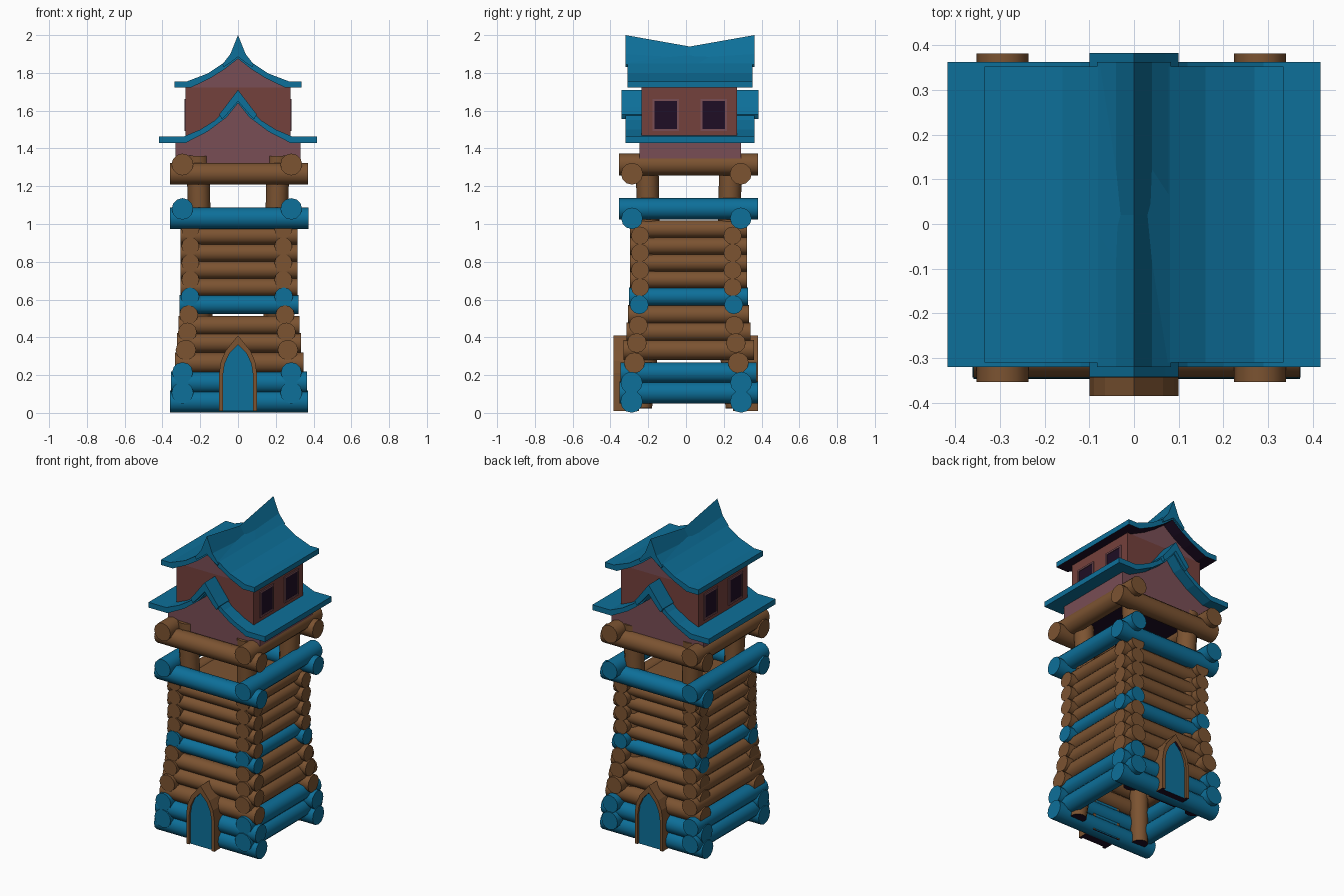
import bpy, bmesh, math
from mathutils import Vector

if "Cube" in bpy.data.objects:
    bpy.data.objects.remove(bpy.data.objects["Cube"])


def material(name, rgb):
    m = bpy.data.materials.new(name)
    m.diffuse_color = (*rgb, 1)
    m.use_nodes = True
    m.node_tree.nodes["Principled BSDF"].inputs["Base Color"].default_value = m.diffuse_color
    return m


BROWN = material("log brown", (0.20, 0.087, 0.031))
BLUE = material("roof blue", (0.004, 0.16, 0.32))
PINK = material("mauve plaster", (0.19, 0.075, 0.09))
RED = material("red plaster", (0.175, 0.052, 0.045))
DARK = material("dark purple", (0.013, 0.004, 0.018))


def finish(name, bm, mat, under=None, smooth=False):
    bmesh.ops.recalc_face_normals(bm, faces=bm.faces)
    bm.normal_update()
    mesh = bpy.data.meshes.new(name)
    mesh.materials.append(mat)
    if under:
        mesh.materials.append(under)
        for f in bm.faces:
            f.material_index = int(f.normal.z < -0.6)
    for f in bm.faces:
        f.smooth = smooth and len(f.verts) == 4
    bm.to_mesh(mesh)
    bm.free()
    ob = bpy.data.objects.new(name, mesh)
    bpy.context.collection.objects.link(ob)
    return ob


def tube(name, points, radii, mat, under=None, sides=12):
    """Round timber through a list of points."""
    bm = bmesh.new()
    d = (Vector(points[-1]) - Vector(points[0])).normalized()
    u = d.orthogonal().normalized()
    v = d.cross(u)
    rings = []
    for p, r in zip(points, radii):
        rings.append([bm.verts.new(Vector(p) + r * (math.cos(a) * u + math.sin(a) * v))
                      for a in (2 * math.pi * (i + 0.5) / sides for i in range(sides))])
    for a, b in zip(rings, rings[1:]):
        for i in range(sides):
            j = (i + 1) % sides
            bm.faces.new((a[i], a[j], b[j], b[i]))
    bm.faces.new(rings[0])
    bm.faces.new(rings[-1])
    ob = finish(name, bm, mat, under, True)
    for e in ob.data.edges:  # crisp end rims
        a, b = (ob.data.vertices[i].co for i in e.vertices)
        if abs((a - b).dot(d)) < 1e-5 and len(points) == 2:
            e.use_edge_sharp = True
    return ob


def loft(name, profile, stations, mat, under=None, base=0):
    """XZ profile carried along y; stations are (y, z stretch above base)."""
    bm = bmesh.new()
    n = len(profile)
    rings = [[bm.verts.new((x, y, base + (z - base) * k)) for x, z in profile] for y, k in stations]
    for a, b in zip(rings, rings[1:]):
        for i in range(n):
            j = (i + 1) % n
            bm.faces.new((a[i], a[j], b[j], b[i]))
    bm.faces.new(rings[0])
    bm.faces.new(rings[-1])
    return finish(name, bm, mat, under)


def box(name, x, y, z, mat, under=None):
    return loft(name, [(x[0], z[0]), (x[1], z[0]), (x[1], z[1]), (x[0], z[1])],
                [(y[0], 1), (y[1], 1)], mat, under)


def mirror(half):
    """Half profile from outside to the centre line, made whole."""
    return half + [(-x, z) for x, z in reversed(half) if x > 0]


def band(top, bottom):
    return mirror(top) + mirror(bottom)[::-1]


# Log walls: each row is (height, distance from centre, half length, radius, material)
front_rows = [(0.06, 0.29, 0.365, 0.059, BLUE), (0.16, 0.29, 0.36, 0.058, BLUE),
              (0.265, 0.275, 0.34, 0.055, BROWN), (0.37, 0.262, 0.328, 0.052, BROWN),
              (0.463, 0.254, 0.32, 0.05, BROWN), (0.573, 0.25, 0.315, 0.05, BLUE)]
front_rows += [(0.665 + 0.091 * i, 0.245, 0.31, 0.048, BROWN) for i in range(4)]
front_rows += [(1.03, 0.288, 0.367, 0.057, BLUE), (1.266, 0.288, 0.365, 0.058, BROWN)]
side_rows = [(0.107, 0.288, 0.366, 0.058, BLUE), (0.213, 0.288, 0.36, 0.055, BLUE),
             (0.333, 0.27, 0.345, 0.054, BROWN), (0.428, 0.262, 0.328, 0.05, BROWN),
             (0.52, 0.255, 0.32, 0.05, BROWN), (0.615, 0.248, 0.315, 0.049, BLUE)]
side_rows += [(0.705 + 0.089 * i, 0.246, 0.31, 0.047, BROWN) for i in range(4)]
side_rows += [(1.08, 0.288, 0.368, 0.057, BLUE), (1.315, 0.288, 0.368, 0.058, BROWN)]
for s, where in ((-1, "front"), (1, "back")):
    for i, (z, d, h, r, m) in enumerate(front_rows):
        y = s * d + 0.002
        tube(f"{where}_log_{i}", [(-h + 0.006, y, z), (h + 0.006, y, z)], [r, r], m)
for s, where in ((-1, "left"), (1, "right")):
    for i, (z, d, h, r, m) in enumerate(side_rows):
        x = s * d - 0.006
        tube(f"{where}_log_{i}", [(x, -h + 0.014, z), (x, h + 0.014, z)], [r, r], m)

# Corner posts inside the walls, carrying the house
for sx in (-1, 1):
    for sy in (-1, 1):
        tube("corner_post", [(sx * a, 0.015 + sy * (a + 0.01), z)
                             for a, z in ((0.235, 0.025), (0.195, 0.5), (0.203, 1.0), (0.213, 1.36))],
             [0.05, 0.06, 0.058, 0.062], BROWN, DARK)

# Lookout floor
box("lookout_floor", (-0.24, 0.24), (-0.24, 0.25), (0.98, 1.0), BROWN)

# Arched doors, front and back
outer = mirror([(0.1, 0.01), (0.1, 0.21), (0.09, 0.275), (0.065, 0.33), (0, 0.41)])
inner = mirror([(0.08, 0.01), (0.08, 0.2), (0.07, 0.262), (0.045, 0.315), (0, 0.362)])
for where, y_out, y_in in (("front", -0.385, -0.25), ("back", 0.381, 0.25)):
    loft(where + "_door_frame", outer + inner[::-1], [(y_out, 1), (y_in, 1)], BROWN, DARK)
    loft(where + "_door", inner, [(y_out * 0.965, 1), (y_in, 1)], BLUE, DARK)

# Lower house with curved gable
loft("lower_house", [(-0.33, 1.31), (0.33, 1.31)] +
     mirror([(0.33, 1.435), (0.28, 1.44), (0.16, 1.5), (0.06, 1.575), (0, 1.65)]),
     [(-0.247, 1), (0.29, 1)], PINK, DARK)
loft("lower_roof", band([(0.417, 1.462), (0.29, 1.462), (0.2, 1.5), (0.12, 1.55), (0.06, 1.61), (0, 1.69)],
                        [(0.417, 1.428), (0.28, 1.428), (0.16, 1.49), (0.06, 1.565), (0, 1.64)]),
     [(-0.32, 1), (0.362, 1)], BLUE)
loft("lower_ridge_cap", band([(0.1, 1.58), (0.07, 1.618), (0, 1.71)],
                             [(0.085, 1.555), (0.055, 1.585), (0, 1.65)]),
     [(-0.342, 1), (0.383, 1)], BLUE)

# Upper house and its gable
box("upper_house", (-0.277, 0.277), (-0.235, 0.27), (1.43, 1.722), RED)
loft("upper_gable", mirror([(0.277, 1.722), (0.277, 1.735), (0.16, 1.775), (0.08, 1.825), (0, 1.88)]),
     [(-0.235, 1), (0.27, 1)], PINK)
loft("upper_roof", band([(0.335, 1.755), (0.27, 1.755), (0.16, 1.797), (0.08, 1.85), (0, 1.92)],
                        [(0.335, 1.722), (0.25, 1.722), (0.15, 1.77), (0.07, 1.82), (0, 1.875)]),
     [(-0.31, 1), (0.352, 1)], BLUE, DARK)
loft("upper_ridge_cap", band([(0.083, 1.845), (0.04, 1.9), (0, 2.0)],
                             [(0.075, 1.83), (0.04, 1.855), (0, 1.885)]),
     [(-0.32, 1), (0.02, 0.61), (0.362, 1)], BLUE, base=1.845)

# Windows on both sides: dark panes in plaster frames
for s in (-1, 1):
    for yc in (-0.107, 0.147):
        xs = sorted((s * 0.275, s * 0.28))
        box("window_pane", xs, (yc - 0.062, yc + 0.062), (1.503, 1.652), DARK)
        xf = sorted((s * 0.275, s * 0.284))
        for e in (-1, 1):
            box("window_jamb", xf, sorted((yc + e * 0.06, yc + e * 0.071)), (1.495, 1.66), PINK)
        for z in (1.492, 1.65):
            box("window_rail", xf, (yc - 0.071, yc + 0.071), (z, z + 0.011), PINK)
